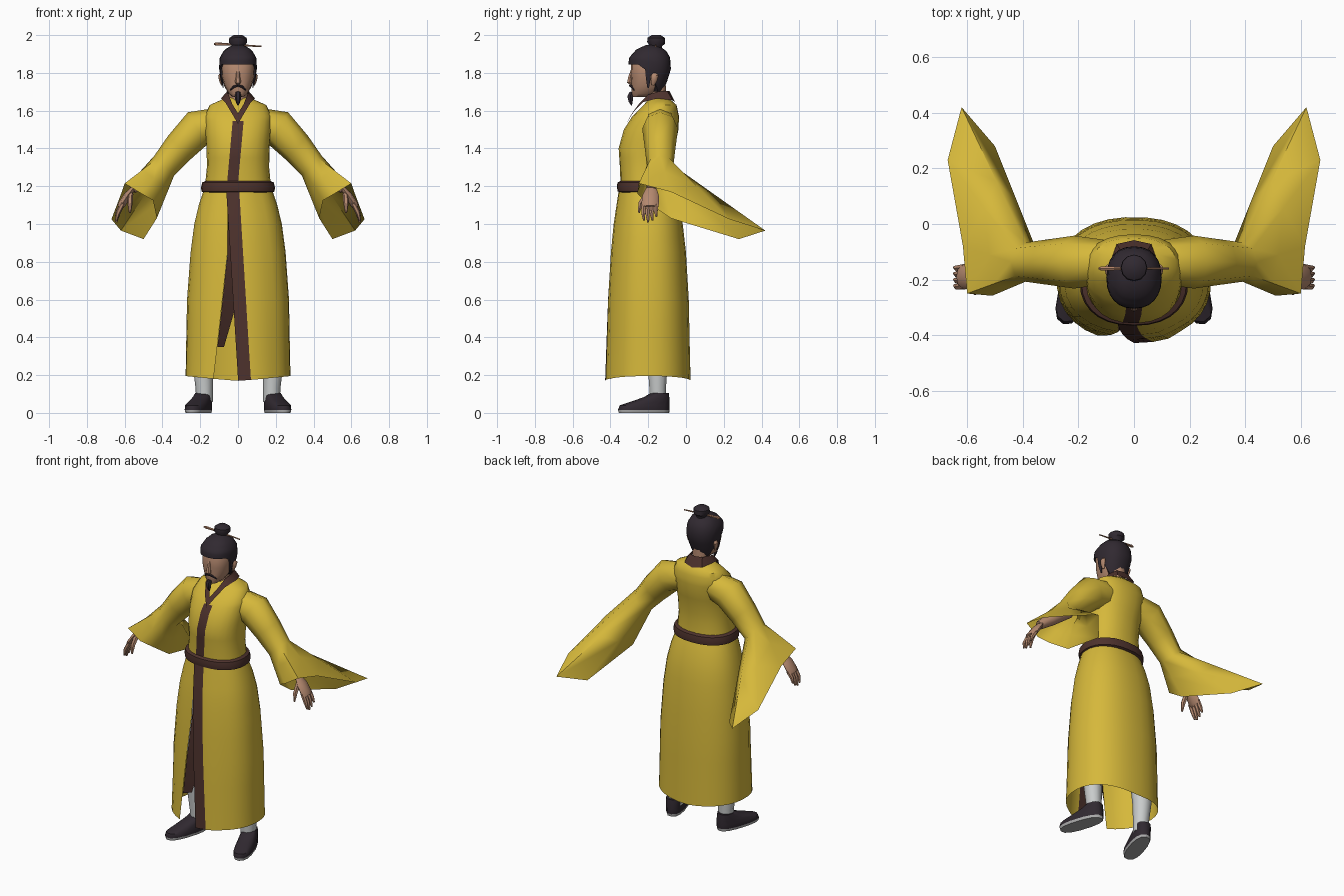
import bpy, bmesh, math
from mathutils import Vector

default = bpy.data.objects.get("Cube")
if default:
    bpy.data.objects.remove(default, do_unlink=True)


def material(name, red, green, blue):
    mat = bpy.data.materials.new(name)
    mat.use_nodes = True
    mat.diffuse_color = (red, green, blue, 1)
    mat.node_tree.nodes["Principled BSDF"].inputs["Base Color"].default_value = (red, green, blue, 1)
    return mat


YELLOW = material("yellow cloth", .67, .48, .043)
MAROON = material("maroon trim", .075, .032, .026)
BLACK = material("black hair and shoes", .03, .022, .03)
SKIN = material("skin", .46, .25, .16)
WHITE = material("white stocking", .58, .6, .6)
SOLE = material("grey sole", .4, .4, .4)
WOOD = material("wooden pin", .45, .23, .14)


def build(name, rows, mats, wrap=True, caps=True, rule=None, mirror=False, angle=45):
    """Skin a grid of points; rule(row, column) picks the material."""
    if mirror:
        rows = [[Vector((-p[0], p[1], p[2])) for p in row] for row in rows]
    bm = bmesh.new()
    grid = [[bm.verts.new(p) for p in row] for row in rows]
    n = len(grid[0])
    for i in range(len(grid) - 1):
        for j in range(n if wrap else n - 1):
            k = (j + 1) % n
            face = bm.faces.new((grid[i][j], grid[i][k], grid[i + 1][k], grid[i + 1][j]))
            face.material_index = rule(i, j) if rule else 0
    if caps:
        bm.faces.new(grid[0][::-1]).material_index = rule(0, 0) if rule else 0
        bm.faces.new(grid[-1]).material_index = rule(len(grid) - 2, 0) if rule else 0
    bmesh.ops.recalc_face_normals(bm, faces=bm.faces)
    mesh = bpy.data.meshes.new(name)
    bm.to_mesh(mesh)
    bm.free()
    for mat in mats:
        mesh.materials.append(mat)
    obj = bpy.data.objects.new(name, mesh)
    bpy.context.collection.objects.link(obj)
    bpy.ops.object.select_all(action='DESELECT')
    obj.select_set(True)
    bpy.context.view_layer.objects.active = obj
    bpy.ops.object.shade_smooth_by_angle(angle=math.radians(angle))
    return obj


def pair(name, rows, mats, **options):
    build("left_" + name, rows, mats, **options)
    build("right_" + name, rows, mats, mirror=True, **options)


def power(v, p):
    return math.copysign(abs(v) ** p, v)


def lookup(profile, z):
    """Interpolate (z, half width, front y, back y) entries at a height."""
    z = min(max(z, profile[0][0]), profile[-1][0])
    for lo, hi in zip(profile, profile[1:]):
        if z <= hi[0]:
            t = (z - lo[0]) / (hi[0] - lo[0])
            return [a + (b - a) * t for a, b in zip(lo[1:], hi[1:])]


def point(profile, z, a, off=0, p=.88):
    """Point on a rounded outline; angle 0 faces the front."""
    half, front, back = lookup(profile, z)
    depth = (back - front) / 2 + off
    return Vector(((half + off) * power(math.sin(a), p),
                   (front + back) / 2 - depth * power(math.cos(a), p), z))


def angle_at(profile, z, x, p=.88):
    return math.asin(power(x / lookup(profile, z)[0], 1 / p))


def circle(n):
    return [2 * math.pi * j / n for j in range(n)]


def tube(points, radii, sides=8, flat=1):
    """Rings along a path, optionally squashed across x."""
    pts = [Vector(p) for p in points]
    rows = []
    for i, (p, r) in enumerate(zip(pts, radii)):
        axis = (pts[min(i + 1, len(pts) - 1)] - pts[max(i - 1, 0)]).normalized()
        side = axis.cross(Vector((0, 1, 0))).normalized()
        fore = side.cross(axis)
        rows.append([p + side * math.cos(a) * r * flat + fore * math.sin(a) * r for a in circle(sides)])
    return rows


# Robe skirt: an open sheet whose front edges part towards the hem
SKIRT = [(.17, .278, -.42, .025), (.6, .27, -.405, .015), (.85, .252, -.39, 0),
         (1.0, .232, -.375, -.017), (1.1, .208, -.36, -.04), (1.2, .175, -.345, -.075)]


def left_edge(z):
    return -.06 + .06 * (1.18 - z)


def right_edge(z):
    return -.055 - .11 * max(0, .85 - z)


rows = []
for z in (.17, .3, .45, .6, .75, .85, .93, 1.0, 1.05, 1.1, 1.15, 1.2):
    start = angle_at(SKIRT, z, left_edge(z))
    trim = angle_at(SKIRT, z, left_edge(z) + .066)
    end = 2 * math.pi + angle_at(SKIRT, z, right_edge(z))
    angles = [start] + [trim + (end - trim) * j / 28 for j in range(29)]
    row = [point(SKIRT, z, a, .008 if j < 3 else 0) for j, a in enumerate(angles)]
    if z == .17:
        for p, a in zip(row, angles):
            p.z += .025 * abs(math.sin(a))
    rows.append(row)
build("robe_skirt", rows, [YELLOW, MAROON], wrap=False, caps=False, rule=lambda i, j: int(j == 0))

# Turned-in trim behind the skirt opening
rows = []
for z in (.35, .6, .85, 1.15):
    outer = point(SKIRT, z, angle_at(SKIRT, z, right_edge(z)), -.003)
    rows.append([outer, outer + Vector((.035 + .06 * min(1, (z - .35) * 3), .04, 0))])
build("inner_trim", rows, [MAROON], wrap=False, caps=False)

# Robe top with the trim running down the chest
TORSO = [(1.17, .178, -.345, -.065), (1.3, .165, -.35, -.07), (1.4, .167, -.357, -.06),
         (1.5, .175, -.33, -.04), (1.57, .178, -.285, -.037), (1.63, .15, -.225, -.05),
         (1.67, .06, -.19, -.095)]
LEVELS = (1.17, 1.23, 1.3, 1.35, 1.4, 1.45, 1.5, 1.545, 1.57, 1.6, 1.63, 1.65, 1.67)
rows = []
for z in LEVELS:
    x = -.062 + .09 * min(z - 1.17, .38)
    start, trim = [angle_at(TORSO, z, v) for v in (x, x + .058)]
    rest = 2 * math.pi + start - trim
    rows.append([point(TORSO, z, a) for a in [start] + [trim + rest * j / 24 for j in range(24)]])
build("robe_top", rows, [YELLOW, MAROON], rule=lambda i, j: int(j == 0 and LEVELS[i] < 1.54))

# Crossed collar
lower = [(0, -.318, 1.53), (.035, -.283, 1.59), (.068, -.228, 1.645), (.09, -.15, 1.665),
         (.062, -.072, 1.655), (0, -.058, 1.645)]
upper = [(0, -.285, 1.585), (.03, -.25, 1.635), (.05, -.2, 1.685), (.06, -.15, 1.7),
         (.045, -.1, 1.705), (0, -.088, 1.705)]
loops = [half + [(-x, y, z) for x, y, z in half[-2:0:-1]] for half in (lower, upper)]
build("collar", loops, [MAROON], caps=False)

# Belt
BELT = ((1.165, 0), (1.172, .016), (1.195, .02), (1.22, .016), (1.23, -.004))
build("belt", [[point(TORSO, z, a, off) for a in circle(28)] for z, off in BELT], [MAROON], caps=False)

# Sleeves flaring into wide trailing cuffs
rows = []
for x, z, r, tilt in ((.11, 1.53, .085, 15), (.215, 1.505, .1, 30), (.31, 1.405, .086, 45), (.39, 1.31, .074, 45)):
    t = math.radians(tilt)
    up = Vector((math.sin(t), 0, math.cos(t)))
    rows.append([Vector((x, -.137, z)) + up * r * math.cos(a) - Vector((0, r * .95 * math.sin(a), 0))
                 for a in [math.pi / 4 + c for c in circle(8)]])
cuff = [(.6, -.25, 1.215), (.51, -.258, 1.16), (.45, -.22, 1.125), (.43, -.08, 1.03),
        (.5, .28, .92), (.62, .42, .965), (.67, .23, 1.025), (.615, -.08, 1.17)]
middle = [a.lerp(Vector(b), .45) for a, b in zip(rows[-1], cuff)]
pair("sleeve", rows + [middle, cuff], [YELLOW], caps=False, angle=60)

# Forearms, palms, fingers and thumbs
pair("forearm", tube([(.38, -.14, 1.33), (.49, -.17, 1.24), (.56, -.185, 1.185)], (.045, .036, .026)), [SKIN])
pair("palm", tube([(.55, -.183, 1.195), (.585, -.187, 1.15), (.615, -.19, 1.105), (.625, -.19, 1.09)],
                  (.026, .044, .046, .036), flat=.45), [SKIN])
for k, (name, length) in enumerate(zip(("index", "middle", "ring", "little"), (.08, .09, .08, .06))):
    y = -.222 + .022 * k
    pair(name + "_finger", tube([(.61, y, 1.11), (.635, y - .004, 1.1 - length * .5), (.645, y, 1.1 - length)],
                                (.013, .012, .006), 6), [SKIN])
pair("thumb", tube([(.57, -.205, 1.16), (.572, -.24, 1.11), (.572, -.25, 1.06)], (.016, .014, .006), 6), [SKIN])

# Legs and shoes
pair("leg", tube([(.178, -.15, .06), (.178, -.15, .13), (.185, -.15, .25), (.175, -.155, .45), (.11, -.18, .95)],
                 (.045, .046, .055, .062, .08), 10), [WHITE])
SHOE = [(0, .05, -.235, .045), (.016, .054, -.24, .048), (.04, .054, -.23, .048),
        (.065, .05, -.15, .046), (.085, .047, -.09, .043), (.105, .043, -.055, .04)]
rows = []
for z, *_ in SHOE:
    row = []
    for a in circle(14):
        p = point(SHOE, z, a, p=.8)
        x, y, turn = p.x, p.y, math.radians(18)
        row.append(Vector((.18 + x * math.cos(turn) - y * math.sin(turn),
                           -.132 + x * math.sin(turn) + y * math.cos(turn), z)))
    rows.append(row)
pair("shoe", rows, [SOLE, BLACK], rule=lambda i, j: int(i > 0))

# Neck, head, nose and ears
build("neck", tube([(0, -.15, 1.6), (0, -.155, 1.74)], (.05, .05), 10), [SKIN])
HEAD = [(1.672, .028, -.282, -.19), (1.69, .05, -.288, -.16), (1.73, .072, -.288, -.12),
        (1.78, .086, -.292, -.1), (1.85, .09, -.292, -.09), (1.92, .06, -.25, -.12)]
build("head", [[point(HEAD, z, a) for a in circle(16)] for z, *_ in HEAD], [SKIN])
build("nose", tube([(0, -.285, 1.815), (0, -.296, 1.775), (0, -.298, 1.752), (0, -.285, 1.742)],
                   (.008, .012, .017, .01), 6), [SKIN])
pair("ear", tube([(.085, -.175, 1.735), (.092, -.17, 1.76), (.095, -.165, 1.785), (.088, -.17, 1.8)],
                 (.008, .017, .02, .01), 8, .5), [SKIN])

# Hair cap with a shaped hairline, and sideburns
HAIR = [(1.68, .06, -.25, -.135), (1.74, .085, -.295, -.105), (1.82, .1, -.306, -.08),
        (1.88, .098, -.302, -.083), (1.925, .07, -.262, -.11), (1.948, .025, -.21, -.15)]


def hairline(a):
    facing = math.cos(a)
    return 1.805 + .04 * min(1, facing * 2) if facing > 0 else 1.805 + .115 * max(-1, facing * 1.5)


rows = []
for i in range(9):
    t = i / 8
    rows.append([point(HAIR, hairline(a) + (1.948 - hairline(a)) * t, a) for a in circle(24)])
rows.insert(0, [point(HEAD, hairline(a), a, -.004) for a in circle(24)])
build("hair", rows, [BLACK])
pair("sideburn", tube([(.09, -.2, 1.83), (.088, -.2, 1.77), (.078, -.2, 1.72)], (.02, .014, .005), 6, .4), [BLACK])

# Topknot and hairpin
build("topknot", tube([(0, -.16, 1.93), (0, -.16, 1.943), (0, -.158, 1.96), (0, -.157, 1.985), (0, -.157, 2.0)],
                      (.034, .034, .048, .046, .024), 12), [BLACK])
build("hairpin", tube([(-.128, -.16, 1.953), (-.115, -.16, 1.953), (-.04, -.16, 1.95), (.125, -.16, 1.94)],
                      (.004, .009, .006, .004), 6), [WOOD])

# Moustache and goatee
pair("moustache", tube([(.002, -.296, 1.733), (.022, -.288, 1.727), (.042, -.275, 1.708)],
                       (.006, .007, .003), 6), [BLACK])
build("goatee", tube([(0, -.287, 1.698), (0, -.295, 1.675), (0, -.293, 1.65), (0, -.288, 1.628)],
                     (.012, .018, .013, .003), 6), [BLACK])
